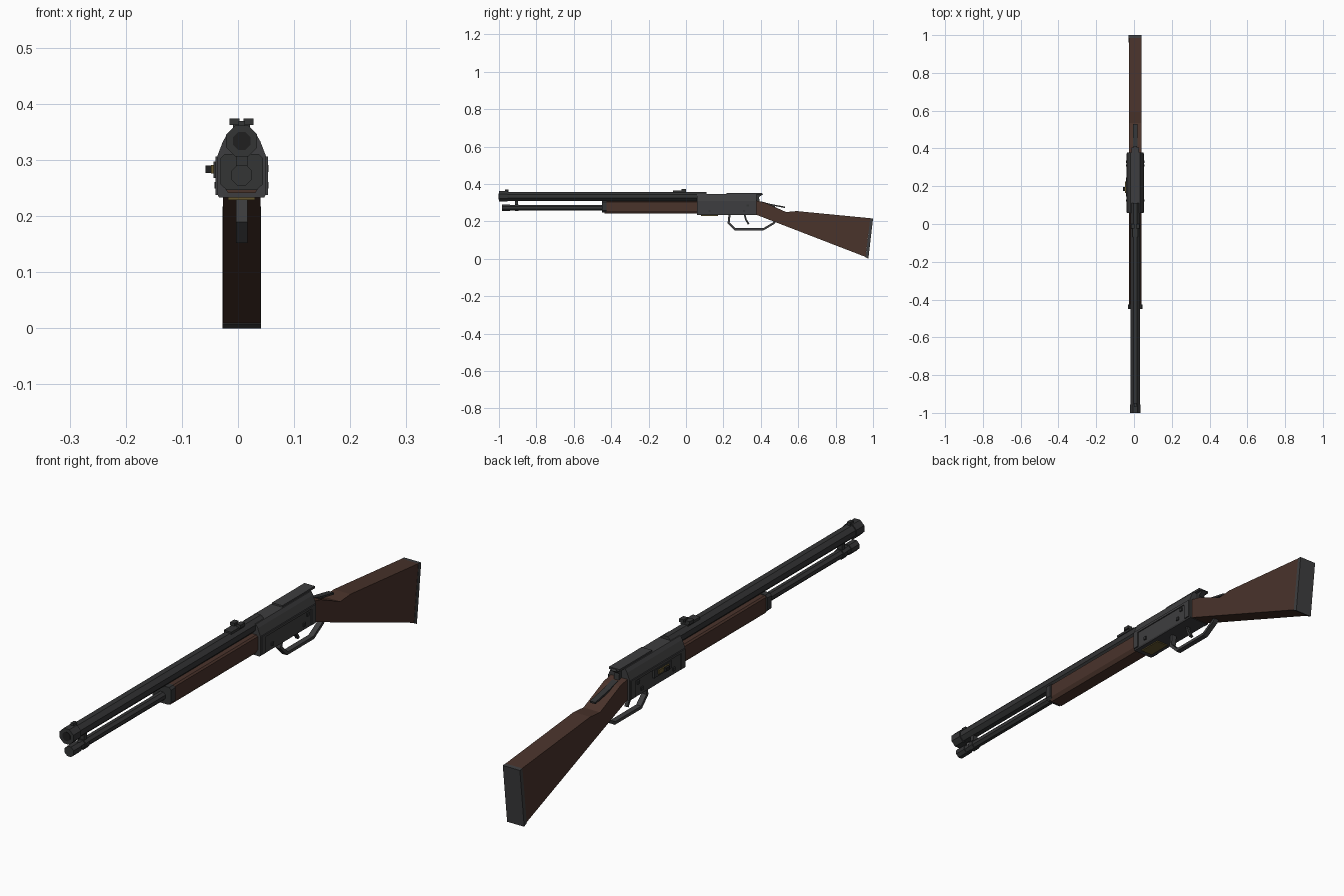
import bpy, bmesh, math
from mathutils import Vector

if "Cube" in bpy.data.objects:
    bpy.data.objects.remove(bpy.data.objects["Cube"])

CX = 0.0065  # centre plane of the rifle


def material(name, rgb):
    m = bpy.data.materials.new(name)
    m.diffuse_color = (*rgb, 1)
    m.use_nodes = True
    m.node_tree.nodes["Principled BSDF"].inputs["Base Color"].default_value = m.diffuse_color
    return m


STEEL = material("receiver_steel", (0.048, 0.048, 0.050))
BARREL = material("barrel_steel", (0.034, 0.035, 0.036))
WOOD = material("walnut_wood", (0.068, 0.033, 0.024))
BLACK = material("black_bore", (0.014, 0.014, 0.014))
BRASS = material("aged_brass", (0.13, 0.095, 0.03))


def finish(name, bm, mat):
    bmesh.ops.recalc_face_normals(bm, faces=bm.faces)
    me = bpy.data.meshes.new(name)
    bm.to_mesh(me)
    bm.free()
    me.materials.append(mat)
    ob = bpy.data.objects.new(name, me)
    bpy.context.collection.objects.link(ob)
    return ob


def prism(name, loop_a, loop_b, mat):
    """Solid between two matching outlines."""
    bm = bmesh.new()
    a = [bm.verts.new(p) for p in loop_a]
    b = [bm.verts.new(p) for p in loop_b]
    n = len(a)
    bm.faces.new(a)
    bm.faces.new(b[::-1])
    for i in range(n):
        bm.faces.new((a[i], b[i], b[(i + 1) % n], a[(i + 1) % n]))
    return finish(name, bm, mat)


def box(name, x, y, z, mat):
    c = [(x[0], z[0]), (x[1], z[0]), (x[1], z[1]), (x[0], z[1])]
    return prism(name, [(p, y[0], q) for p, q in c], [(p, y[1], q) for p, q in c], mat)


def mid(w):
    return (CX - w, CX + w)


def section(name, half, y, mat):
    """Symmetric cross-section (half widths, bottom to top) run along the rifle."""
    c = [(CX + w, z) for w, z in half] + [(CX - w, z) for w, z in reversed(half)]
    return prism(name, [(p, y[0], q) for p, q in c], [(p, y[1], q) for p, q in c], mat)


def side(name, pts, w, mat):
    """Side outline (y, z) extruded across the centre plane."""
    return prism(name, [(CX - w, y, z) for y, z in pts], [(CX + w, y, z) for y, z in pts], mat)


def tube(name, r, y, z, mat, n=8):
    ring = [(CX + r * math.cos((i + .5) * math.tau / n), z + r * math.sin((i + .5) * math.tau / n))
            for i in range(n)]
    return prism(name, [(p, y[0], q) for p, q in ring], [(p, y[1], q) for p, q in ring], mat)


def strip(name, path, t, w, mat):
    """Flat bar of thickness t and half width w following a side path."""
    pts = [Vector(p) for p in path]
    outer, inner = [], []
    for i, p in enumerate(pts):
        d0 = (p - pts[i - 1]).normalized() if i else None
        d1 = (pts[i + 1] - p).normalized() if i < len(pts) - 1 else None
        d = ((d0 or d1) + (d1 or d0)).normalized()
        k = t / 2 / max(0.5, d.dot(d1 or d0))
        nrm = Vector((-d.y, d.x)) * k
        outer.append(p + nrm)
        inner.append(p - nrm)
    bm = bmesh.new()
    rows = [[bm.verts.new((x, q.x, q.y)) for x, q in
             ((CX - w, o), (CX + w, o), (CX + w, n), (CX - w, n))] for o, n in zip(outer, inner)]
    bm.faces.new(rows[0])
    bm.faces.new(rows[-1])
    for a, b in zip(rows, rows[1:]):
        for j in range(4):
            bm.faces.new((a[j], a[(j + 1) % 4], b[(j + 1) % 4], b[j]))
    return finish(name, bm, mat)


# Barrel and magazine tube
BZ, MZ = 0.334, 0.273
tube("barrel", 0.026, (-0.99, 0.11), BZ, BARREL)
tube("muzzle_ring", 0.030, (-1.0, -0.955), BZ, BARREL)
tube("muzzle_bore", 0.017, (-1.0015, -0.99), BZ, BLACK)
tube("magazine_tube", 0.0165, (-0.97, -0.43), MZ, BARREL)
tube("magazine_cap", 0.020, (-0.985, -0.94), MZ, BARREL)
tube("magazine_collar", 0.020, (-0.915, -0.895), MZ, BARREL)
box("barrel_band", mid(0.010), (-0.913, -0.897), (0.28, 0.318), BARREL)

# Forearm with chamfered lower edges and its end cap
section("forearm", [(0.024, 0.241), (0.033, 0.255), (0.033, 0.304), (0.027, 0.309)],
        (-0.435, 0.06), WOOD)
section("forearm_cap", [(0.027, 0.247), (0.038, 0.257), (0.038, 0.303), (0.030, 0.311)],
        (-0.45, -0.425), BARREL)

# Receiver
section("receiver", [(0.040, 0.233), (0.043, 0.238), (0.043, 0.308), (0.033, 0.334), (0.025, 0.347)],
        (0.058, 0.378), STEEL)
for s, label in ((1, "right"), (-1, "left")):
    x0, x1 = sorted((CX + s * 0.042, CX + s * 0.047))
    # raised border around each receiver side
    box(label + "_border_front", (x0, x1), (0.062, 0.085), (0.238, 0.306), STEEL)
    box(label + "_border_rear", (x0, x1), (0.350, 0.374), (0.238, 0.306), STEEL)
    box(label + "_border_top", (x0, x1), (0.085, 0.350), (0.297, 0.306), STEEL)
    for y, z in ((0.125, 0.255), (0.31, 0.255), (0.33, 0.285)):
        x2, x3 = sorted((CX + s * 0.042, CX + s * 0.048))
        box(label + "_screw", (x2, x3), (y - .006, y + .006), (z - .006, z + .006), BARREL)

# Loading gate on the left side
box("gate_frame", (CX - 0.050, CX - 0.042), (0.145, 0.245), (0.268, 0.297), BARREL)
box("gate_plate", (CX - 0.055, CX - 0.049), (0.165, 0.225), (0.276, 0.291), BRASS)
box("gate_knob", (CX - 0.064, CX - 0.054), (0.175, 0.195), (0.277, 0.290), BLACK)

# Underside plate, top cover, hammer
box("lower_plate", mid(0.024), (0.08, 0.17), (0.229, 0.236), BRASS)
box("top_cover", mid(0.021), (0.217, 0.405), (0.345, 0.353), STEEL)
side("hammer", [(0.37, 0.30), (0.395, 0.30), (0.39, 0.33), (0.412, 0.345), (0.40, 0.353), (0.37, 0.348)],
     0.010, BARREL)

# Sights
box("rear_sight_base", mid(0.015), (-0.07, 0.0), (0.355, 0.364), BARREL)
for s in (-1, 1):
    x = CX + s * 0.0125
    box("rear_sight_leaf", (x - 0.009, x + 0.009), (-0.025, 0.0), (0.362, 0.374), BARREL)
box("front_sight", mid(0.006), (-0.968, -0.948), (0.355, 0.370), BARREL)

# Stock, tang and butt plate
side("stock", [(0.377, 0.235), (0.377, 0.311), (0.42, 0.301), (0.535, 0.250), (0.592, 0.255),
               (0.985, 0.217), (0.96, 0.010)], 0.0335, WOOD)
side("butt_plate", [(0.985, 0.217), (1.0, 0.2155), (0.975, 0.0), (0.96, 0.008)], 0.0345, STEEL)
strip("tang", [(0.40, 0.304), (0.447, 0.291), (0.53, 0.275)], 0.007, 0.011, BARREL)
side("tang_post", [(0.45, 0.28), (0.475, 0.27), (0.475, 0.287), (0.45, 0.292)], 0.007, BARREL)

# Lever loop and trigger
strip("lever_loop", [(0.233, 0.238), (0.228, 0.192), (0.262, 0.158), (0.414, 0.158), (0.468, 0.190),
                     (0.478, 0.203)], 0.011, 0.010, STEEL)
strip("trigger", [(0.313, 0.238), (0.320, 0.210), (0.335, 0.185)], 0.009, 0.006, BARREL)
